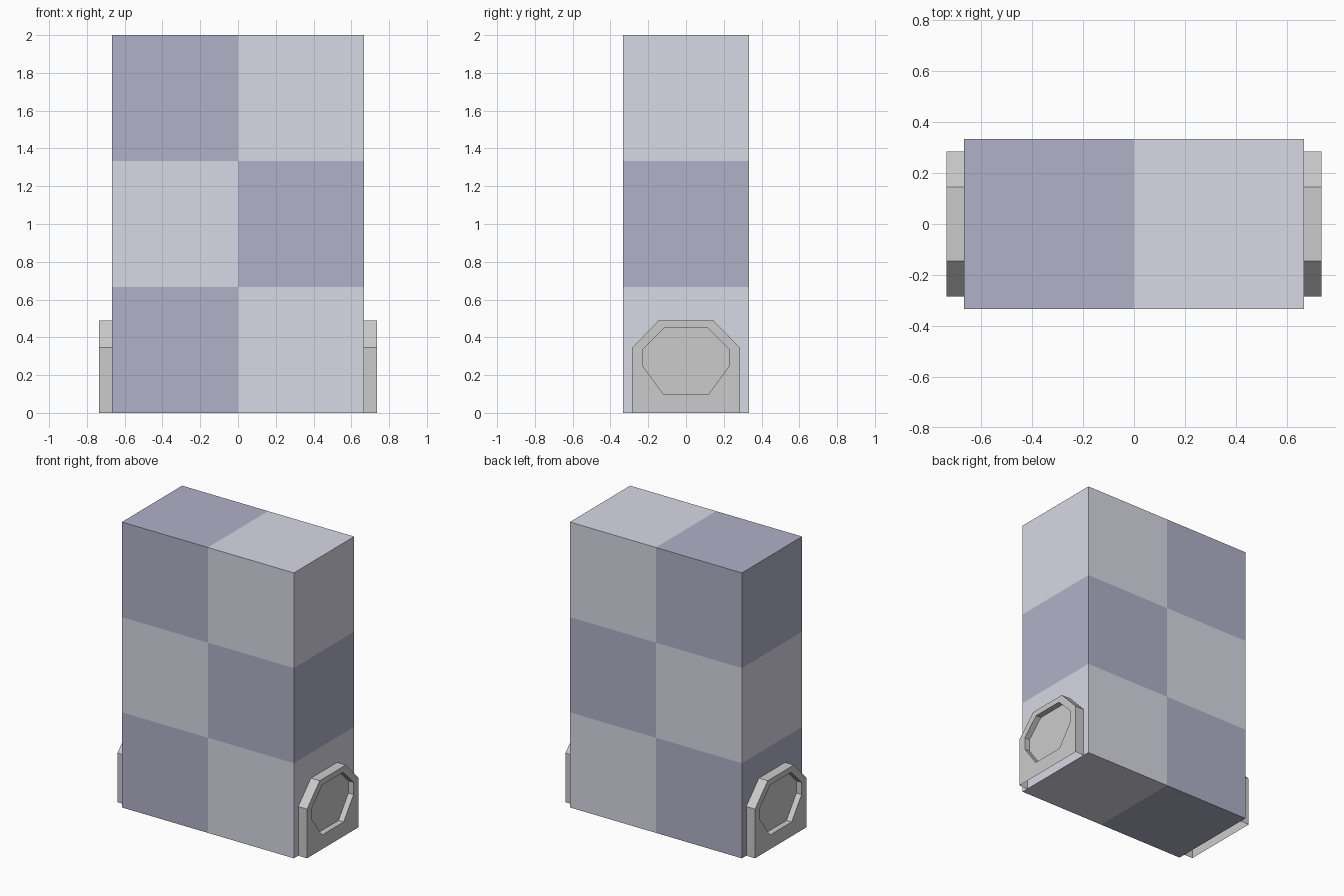
import bpy, bmesh

if "Cube" in bpy.data.objects:
    bpy.data.objects.remove(bpy.data.objects["Cube"])


def material(name, rgb):
    m = bpy.data.materials.new(name)
    m.diffuse_color = (*rgb, 1)
    m.use_nodes = True
    m.node_tree.nodes["Principled BSDF"].inputs["Base Color"].default_value = m.diffuse_color
    return m


def make_object(name, bm, mats=()):
    mesh = bpy.data.meshes.new(name)
    bm.to_mesh(mesh)
    bm.free()
    for m in mats:
        mesh.materials.append(m)
    ob = bpy.data.objects.new(name, mesh)
    bpy.context.collection.objects.link(ob)
    return ob


# Body: box sliced into 2 x 1 x 3 checkered cells
S = 2 / 3
bm = bmesh.new()
bmesh.ops.create_cube(bm, size=1)
for v in bm.verts:
    v.co = (v.co.x * 2 * S, v.co.y * S, (v.co.z + 0.5) * 2)
for co, no in (((0, 0, 0), (1, 0, 0)), ((0, 0, S), (0, 0, 1)), ((0, 0, 2 * S), (0, 0, 1))):
    bmesh.ops.bisect_plane(bm, geom=bm.verts[:] + bm.edges[:] + bm.faces[:],
                           plane_co=co, plane_no=no)
for f in bm.faces:
    c = f.calc_center_median()
    row = min(2, int(c.z / S))
    f.material_index = (row + (c.x > 0)) % 2
make_object("checkered_body", bm, (material("dark_check", (0.44, 0.44, 0.58)),
                                   material("light_check", (0.69, 0.69, 0.785))))

# Side plates: open-bottomed shells with an octagonal recess
X_IN, X_OUT, X_FLOOR = S, 0.735, 0.695
RIM = [(0.285, 0), (0.285, 0.345), (0.145, 0.49),
       (-0.145, 0.49), (-0.285, 0.345), (-0.285, 0)]
HOLE = [(0.12, 0.1), (0.23, 0.25), (0.23, 0.335), (0.115, 0.45),
        (-0.115, 0.45), (-0.23, 0.335), (-0.23, 0.25), (-0.12, 0.1)]


def ring(bm, pts, x):
    return [bm.verts.new((x, y, z)) for y, z in pts]


def side_plate(name, side):
    bm = bmesh.new()
    back, front = ring(bm, RIM, X_IN), ring(bm, RIM, X_OUT)
    lip, floor = ring(bm, HOLE, X_OUT), ring(bm, HOLE, X_FLOOR)
    # outer wall, left open along the ground
    for i in range(5):
        bm.faces.new((back[i], back[i + 1], front[i + 1], front[i]))
    # recess wall and floor
    for i in range(8):
        j = (i + 1) % 8
        bm.faces.new((lip[i], lip[j], floor[j], floor[i]))
    bm.faces.new(floor)
    # flat face around the recess, in two halves joined top and bottom
    bm.faces.new(front[:3] + lip[3::-1])
    bm.faces.new(front[3:] + lip[:3:-1])
    bm.faces.new((front[2], front[3], lip[4], lip[3]))
    bm.faces.new((front[5], front[0], lip[0], lip[7]))
    # point each face outward
    bm.normal_update()
    for f in bm.faces:
        c, n = f.calc_center_median(), f.normal
        if abs(n.x) > 0.5:
            flip = n.x < 0
        else:
            out = n.y * c.y + n.z * (c.z - 0.27)
            flip = (out > 0) == all(v in lip + floor for v in f.verts)
        if flip:
            f.normal_flip()
    if side < 0:
        for v in bm.verts:
            v.co.x *= -1
        bmesh.ops.reverse_faces(bm, faces=bm.faces[:])
    make_object(name, bm)


side_plate("right_side_plate", 1)
side_plate("left_side_plate", -1)
